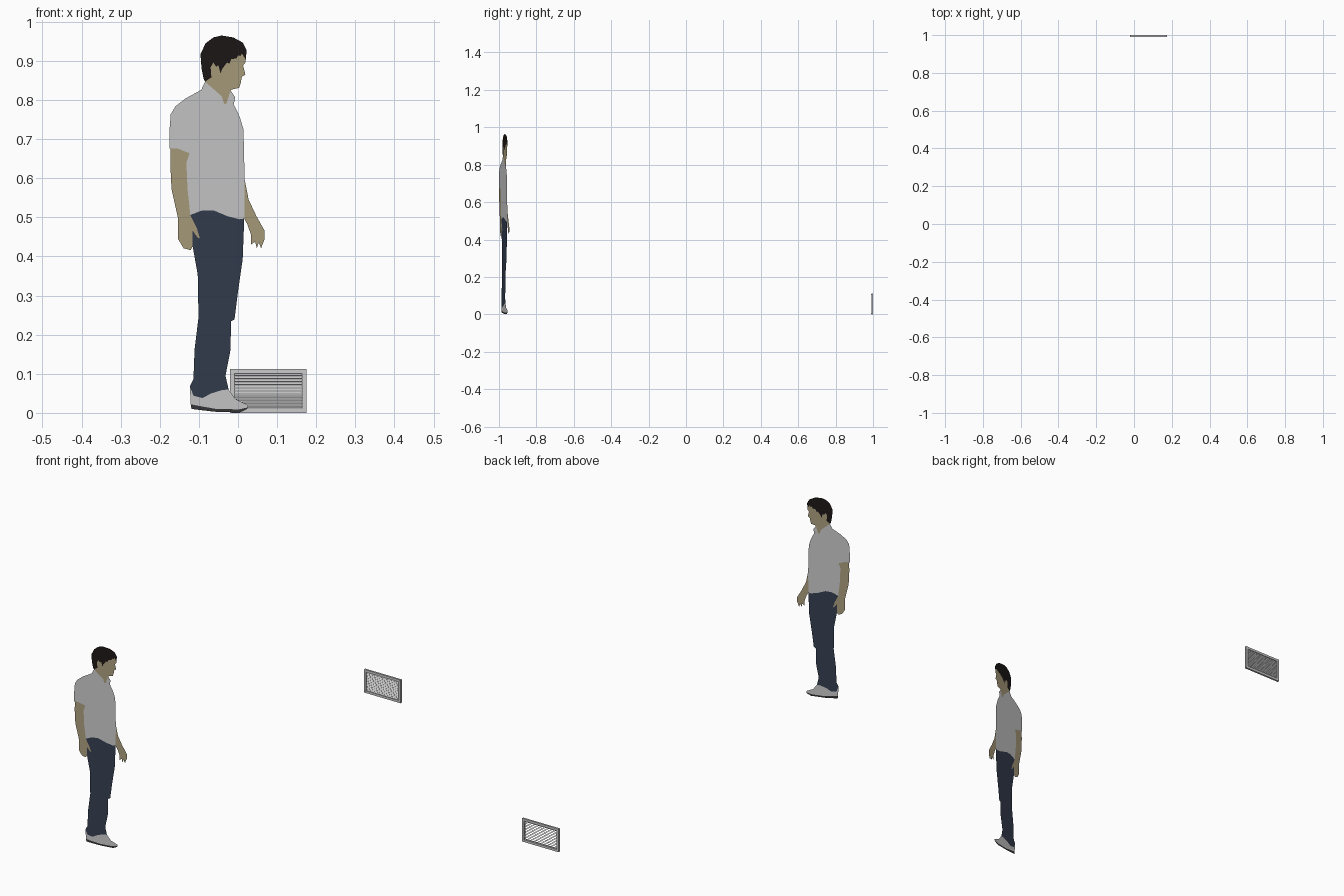
import bpy, bmesh, math
from mathutils import Matrix

if "Cube" in bpy.data.objects:
    bpy.data.objects.remove(bpy.data.objects["Cube"])


def material(name, rgb):
    m = bpy.data.materials.new(name)
    m.diffuse_color = (*rgb, 1)
    m.use_nodes = True
    m.node_tree.nodes["Principled BSDF"].inputs["Base Color"].default_value = m.diffuse_color
    return m


def finish(name, bm, mat=None):
    me = bpy.data.meshes.new(name)
    bm.to_mesh(me)
    bm.free()
    ob = bpy.data.objects.new(name, me)
    bpy.context.collection.objects.link(ob)
    if mat:
        me.materials.append(mat)
    return ob


SKIN = material("skin", (0.42, 0.35, 0.21))
HAIR = material("hair", (0.012, 0.009, 0.008))
DENIM = material("denim", (0.035, 0.048, 0.08))
DARK = material("dark_rubber", (0.04, 0.04, 0.045))


def cutout(name, pts, mat=None):
    """Flat silhouette piece: (x, z) in hundredths, on a slightly turned upright plane."""
    bm = bmesh.new()
    bm.faces.new([bm.verts.new((x / 100, -0.96 + 0.2245 * x / 100, z / 100)) for x, z in pts])
    bm.normal_update()
    bmesh.ops.triangulate(bm, faces=bm.faces[:])
    return finish(name, bm, mat)


def rev(p):
    return p[::-1]


# shared borders between the pieces of the figure
hairline = [(2, 90.4), (1.0, 91.9), (0.6, 91.2), (0.1, 91.5), (-0.4, 90.6), (-1.7, 90.5), (-2.2, 89.3),
            (-2.8, 89.6), (-4, 88.0), (-4.5, 86.8), (-5.0, 88.9), (-5.6, 88.5), (-6.3, 89.6),
            (-7, 88.4), (-6.8, 85.8), (-8.4, 84.7)]
collar = [(-8.4, 84.7), (-6.5, 83), (-4.2, 81.0), (-3.5, 78.9), (-2.9, 79.2), (-1.9, 82.5)]
sleeve = [(-17.5, 67.6), (-15.5, 67.6), (-12.4, 66.4)]
arm_in = [(-12.4, 66.4), (-13.2, 64), (-12.9, 57.2), (-12.2, 50.6)]
hem = [(-12.2, 50.6), (-9.1, 51.8), (-6.3, 51.8), (-2.7, 50.3), (0.4, 49.5), (1.6, 49.7)]
thumb = [(-12.2, 50.6), (-10.6, 47.4), (-9.7, 44.6), (-10.3, 44.8), (-11.6, 46.6), (-11.6, 42.6)]
cuff = [(-2.4, 6.0), (-4.2, 5.8), (-6.8, 5), (-9.1, 3.8), (-11.4, 4.4), (-12.3, 6.8)]
sole_top = [(-12.1, 2.2), (-9, 1.6), (-5.5, 1.0), (0.3, 0.9), (2.5, 1.4)]

# head and neck
cutout("hair", [(-9.3, 87.9), (-9.6, 91.7), (-8.3, 94.5), (-6.3, 96), (-4.2, 96.5), (-1.2, 96),
                (1.2, 94.7), (2.2, 92.7)] + hairline + [(-8.8, 85.4)], HAIR)
cutout("face_and_neck", hairline + collar[1:] + [(-1.2, 82.8), (0.3, 83.1), (0.7, 84.4), (1.0, 86),
       (1.9, 86.5), (1.3, 88.8), (1.9, 89.6)], SKIN)

# shirt
front_top = [(1.6, 49.7), (1.7, 59.7), (1.4, 72.5), (0.4, 75.8), (-1.1, 78.9), (-0.7, 80.7)]
cutout("shirt", [(-9.4, 82.6), (-13.4, 80.4), (-16, 78.4), (-17.2, 76.4), (-17.5, 72.5)]
       + sleeve + arm_in[1:] + hem[1:] + front_top[1:] + rev(collar))

# arms with hands
cutout("near_arm", sleeve[1:] + arm_in[1:] + thumb[1:]
       + [(-12.1, 41.6), (-13.9, 42.1), (-15.4, 44.6), (-15.4, 50), (-17, 57.2), (-17.3, 63.6),
          (-17.2, 67.6)], SKIN)
cutout("far_arm", [(1.7, 59.7), (2.7, 54.6), (4.7, 50.3), (6.8, 46.6), (6.8, 44.4), (5.9, 42.1),
                   (5.3, 43.6), (4.8, 42.1), (4.4, 43.8), (3.3, 43), (3.3, 45.6), (2.4, 48.2),
                   (1.6, 49.7)], SKIN)

# jeans
cutout("jeans", hem + [(1.2, 39.3), (-0.1, 30.3), (-0.9, 23.9), (-1.8, 23.4), (-1.9, 16.2), (-3.2, 9.5)]
       + cuff + [(-11.4, 8.6), (-11.1, 16.2), (-10.1, 24.4), (-10.3, 35.4)] + rev(thumb)[:-1], DENIM)

# shoes
cutout("shoe_upper", cuff + sole_top + [(2.6, 2.0), (-0.6, 3.5)])
cutout("shoe_sole", sole_top + [(2.2, 0.9), (0.4, 0.1), (-6, 0.3), (-11.9, 1)], DARK)


# wall vent
def add_box(bm, x0, x1, y0, y1, z0, z1, tilt=0):
    c = ((x0 + x1) / 2, (y0 + y1) / 2, (z0 + z1) / 2)
    mat = (Matrix.Translation(c) @ Matrix.Rotation(tilt, 4, 'X')
           @ Matrix.Diagonal((x1 - x0, y1 - y0, z1 - z0, 1)))
    bmesh.ops.create_cube(bm, size=1, matrix=mat)


X0, X1, Z1, W = -0.02, 0.175, 0.112, 0.011
bm = bmesh.new()
for x in (X0, X1 - W):
    add_box(bm, x, x + W, 0.991, 1.0, 0, Z1)
for z in (0, Z1 - W):
    add_box(bm, X0 + W, X1 - W, 0.991, 1.0, z, z + W)
finish("vent_frame", bm)

# louvres sloping down towards the front
N = 12
pitch = (Z1 - 2 * W) / N
bm = bmesh.new()
for i in range(N):
    z = W + (i + 0.5) * pitch
    add_box(bm, X0 + W, X1 - W, 0.9915, 0.9995, z - 0.0005, z + 0.0005, math.radians(38))
finish("vent_louvres", bm)

# corner screws
bm = bmesh.new()
for x in (X0 + W / 2, X1 - W / 2):
    for z in (W / 2, Z1 - W / 2):
        bmesh.ops.create_cone(bm, cap_ends=True, segments=12, radius1=0.0025, radius2=0.0025, depth=0.002,
                              matrix=Matrix.Translation((x, 0.9905, z)) @ Matrix.Rotation(math.pi / 2, 4, 'X'))
finish("vent_screws", bm)
